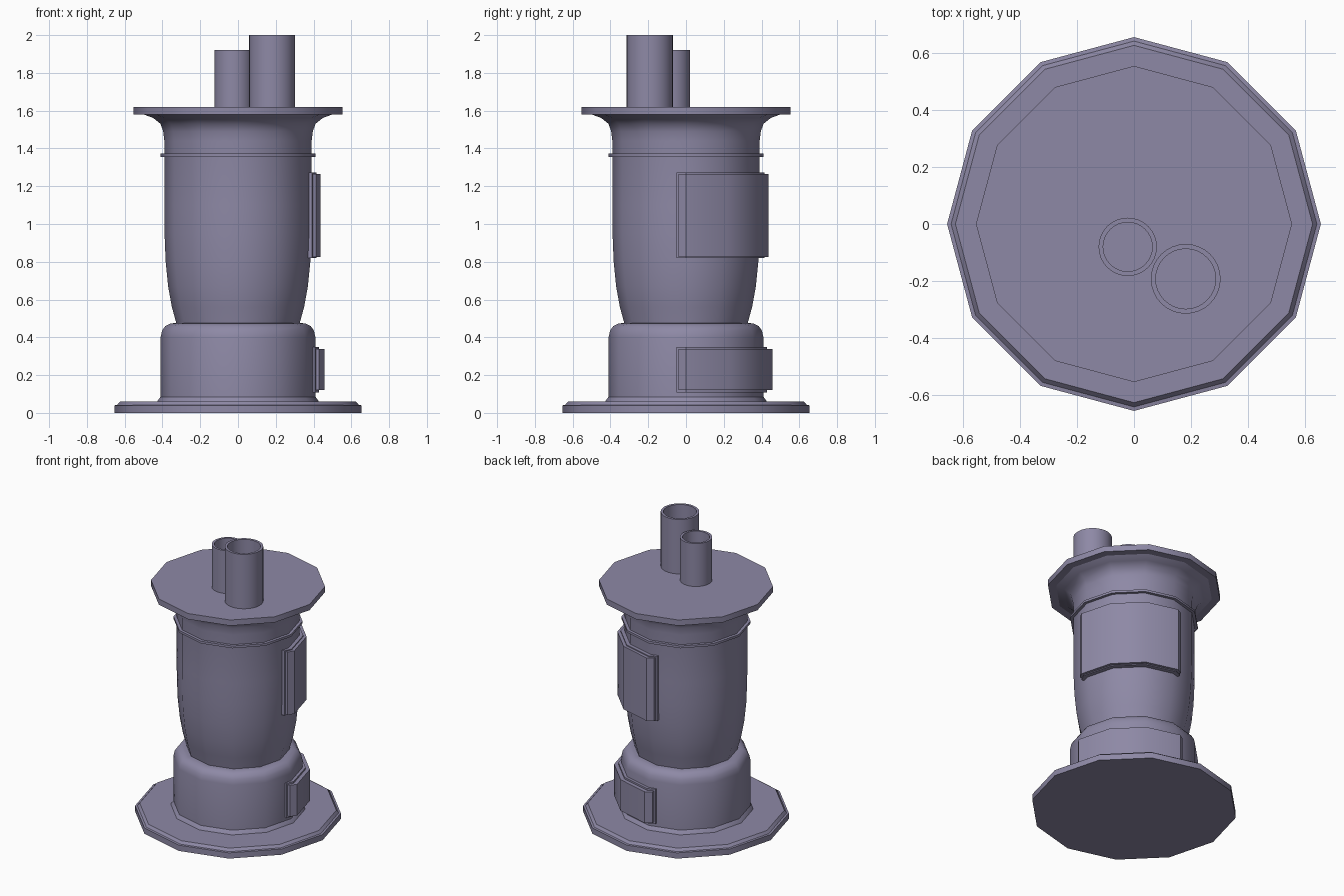
import bpy, math

if "Cube" in bpy.data.objects:
    bpy.data.objects.remove(bpy.data.objects["Cube"])

SIDES = 12

# dark violet-grey cast iron
iron = bpy.data.materials.new("iron")
iron.diffuse_color = (0.27, 0.25, 0.38, 1)
iron.use_nodes = True
iron.node_tree.nodes["Principled BSDF"].inputs["Base Color"].default_value = iron.diffuse_color


def make(name, verts, faces, angle=35):
    me = bpy.data.meshes.new(name)
    me.from_pydata(verts, [], faces)
    me.update()
    me.materials.append(iron)
    ob = bpy.data.objects.new(name, me)
    bpy.context.collection.objects.link(ob)
    bpy.ops.object.select_all(action='DESELECT')
    ob.select_set(True)
    bpy.context.view_layer.objects.active = ob
    bpy.ops.object.shade_smooth_by_angle(angle=math.radians(angle))
    return ob


def lathe(name, profile, sides=SIDES, centre=(0, 0), closed=False):
    """Spin (radius, z) points; capped solid, or a ring if closed."""
    verts = [(centre[0] + r * math.cos(2 * math.pi * i / sides),
              centre[1] + r * math.sin(2 * math.pi * i / sides), z)
             for r, z in profile for i in range(sides)]
    n = len(profile)
    faces = []
    for k in range(n if closed else n - 1):
        a, b = k * sides, ((k + 1) % n) * sides
        for i in range(sides):
            j = (i + 1) % sides
            faces.append((a + i, a + j, b + j, b + i))
    if not closed:
        faces.append(tuple(reversed(range(sides))))
        faces.append(tuple(range((n - 1) * sides, n * sides)))
    return make(name, verts, faces)


def curved_plate(name, r_in, r_out, end_x, over, z0, z1):
    """Plate hugging the +x+y quarter, with short folded ends past each corner."""
    def row(r, ex):
        arc = [(r * math.cos(math.radians(a)), r * math.sin(math.radians(a)))
               for a in (0, 30, 60, 90)]
        return [(ex, -over)] + arc + [(-over, ex)]
    outer, inner = row(r_out, end_x), row(r_in, r_in - 0.013)
    n = len(outer)
    verts = [(x, y, z) for z in (z0, z1) for pts in (outer, inner) for x, y in pts]
    o0, i0, o1, i1 = 0, n, 2 * n, 3 * n
    faces = []
    for k in range(n - 1):
        faces += [(o0 + k, o0 + k + 1, o1 + k + 1, o1 + k),
                  (i0 + k + 1, i0 + k, i1 + k, i1 + k + 1),
                  (o1 + k, o1 + k + 1, i1 + k + 1, i1 + k),
                  (o0 + k + 1, o0 + k, i0 + k, i0 + k + 1)]
    faces += [(o0, o1, i1, i0),
              (o0 + n - 1, i0 + n - 1, i1 + n - 1, o1 + n - 1)]
    return make(name, verts, faces)


# stepped floor plate
lathe("base_plate", [(0.654, 0), (0.654, 0.04), (0.640, 0.042), (0.625, 0.06)])

# lower drum with rounded shoulder
lathe("ash_drum", [(0.43, 0.055), (0.425, 0.065), (0.41, 0.085), (0.41, 0.40),
                   (0.402, 0.435), (0.385, 0.46), (0.36, 0.472), (0.34, 0.475)])

# tapered body flaring out to the top
lathe("stove_body", [(0.325, 0.46), (0.328, 0.48), (0.35, 0.56), (0.37, 0.67),
                     (0.383, 0.80), (0.389, 0.95), (0.39, 1.10), (0.39, 1.44),
                     (0.396, 1.49), (0.41, 1.53), (0.45, 1.562), (0.50, 1.58),
                     (0.51, 1.59)])

# thin band around the body
lathe("body_band", [(0.38, 1.356), (0.41, 1.356), (0.41, 1.372), (0.38, 1.372)])

# cooking top
lathe("top_plate", [(0.553, 1.58), (0.553, 1.62)])

# doors: a wide backing frame with a slightly smaller panel in front
curved_plate("upper_door_frame", 0.375, 0.415, 0.393, 0.05, 0.82, 1.272)
curved_plate("upper_door_panel", 0.385, 0.436, 0.412, 0.041, 0.825, 1.265)
curved_plate("lower_door_frame", 0.395, 0.430, 0.408, 0.05, 0.108, 0.35)
curved_plate("lower_door_panel", 0.405, 0.457, 0.43, 0.041, 0.12, 0.338)

# open flue pipes
for name, c, r, ri, top in (("small_pipe", (-0.022, -0.08), 0.102, 0.086, 1.92),
                            ("large_pipe", (0.181, -0.192), 0.122, 0.105, 2.0)):
    lathe(name, [(r, 1.61), (r, top), (ri, top), (ri, 1.61)], 32, c, closed=True)
